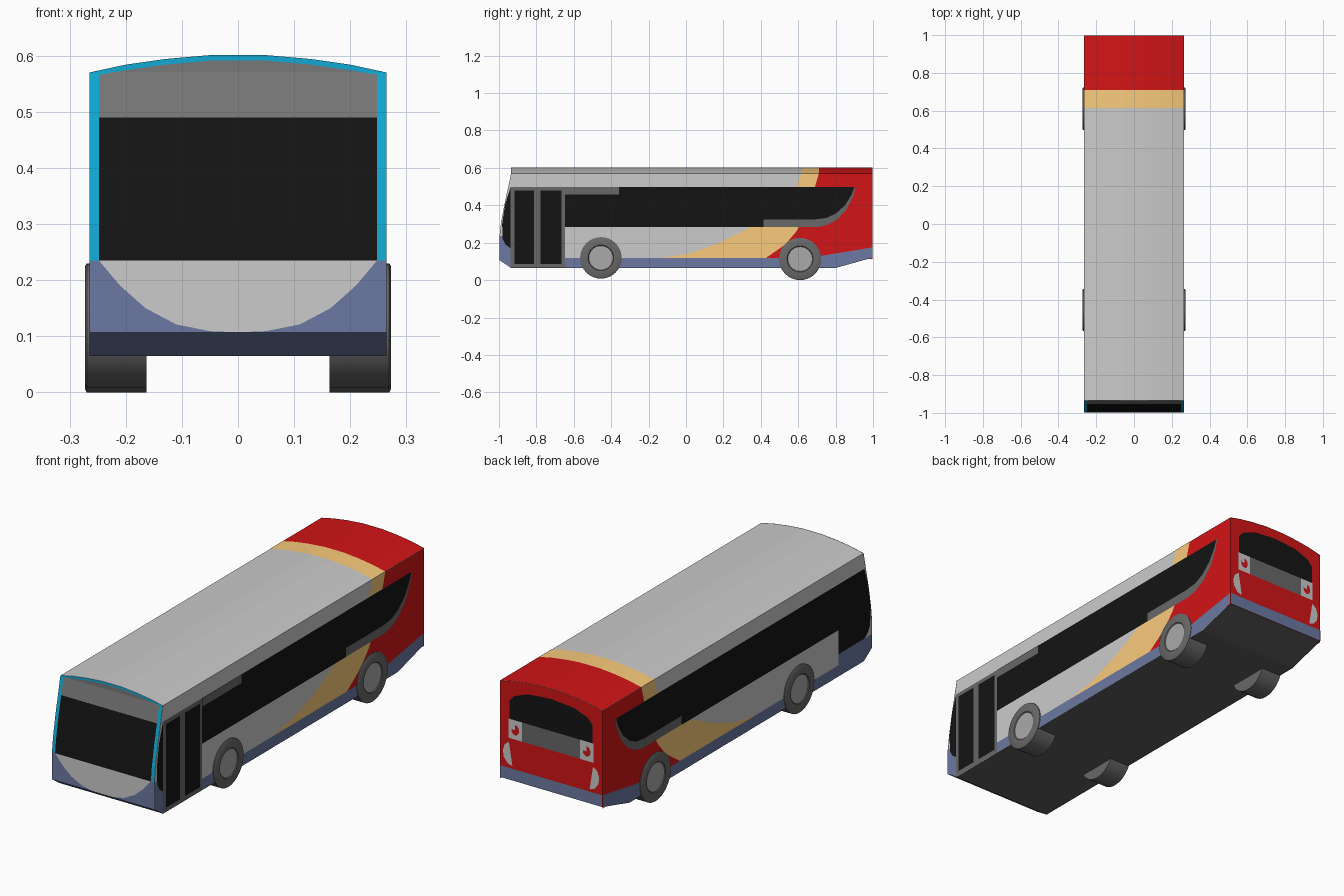
import bpy, bmesh
from math import sin, cos, pi
from mathutils import Vector

if "Cube" in bpy.data.objects:
    bpy.data.objects.remove(bpy.data.objects["Cube"])

COL = {"white": (.76, .76, .76), "red": (.65, .007, .008), "tan": (.95, .6, .2),
       "blue": (.15, .19, .36), "black": (.007, .007, .007), "teal": (.006, .4, .66),
       "trim": (.14, .14, .14), "header": (.19, .19, .19), "silver": (.53, .53, .53),
       "hub": (.4, .4, .4), "under": (.11, .11, .11)}
MAT = {}
for key, c in COL.items():
    MAT[key] = bpy.data.materials.new(key)
    MAT[key].diffuse_color = (*c, 1)

W, REAR, LIFT = .265, .997, .001
NOSE = [(.107, -.997), (.235, -.997), (.3, -.99), (.4, -.972), (.5, -.95), (.57, -.935)]
ARCH = [(0, .601), (.05, .601), (.13, .594), (.2, .584), (W, .57)]


def interp(table, v):
    if v <= table[0][0]:
        return table[0][1]
    for (a, fa), (b, fb) in zip(table, table[1:]):
        if v <= b:
            return fa + (fb - fa) * (v - a) / (b - a)
    return table[-1][1]


def finish(bm, name, mats):
    me = bpy.data.meshes.new(name)
    bm.to_mesh(me)
    bm.free()
    for m in mats:
        me.materials.append(MAT[m])
    ob = bpy.data.objects.new(name, me)
    bpy.context.collection.objects.link(ob)
    return ob


def prism(name, pts, vec, mats, pick=None):
    """Closed prism from a planar outline, material chosen by face normal."""
    bm = bmesh.new()
    f = bm.faces.new([bm.verts.new(p) for p in pts])
    new = bmesh.ops.extrude_face_region(bm, geom=[f])["geom"]
    bmesh.ops.translate(bm, vec=vec, verts=[v for v in new if isinstance(v, bmesh.types.BMVert)])
    bmesh.ops.recalc_face_normals(bm, faces=bm.faces)
    bm.normal_update()
    for f in bm.faces:
        f.material_index = pick(f) if pick else 0
    return finish(bm, name, mats)


def panel(name, pts, place, out, mat, axis=0, cuts=()):
    """Thin livery or glass panel: flat outline, cut at bend lines, laid on the body."""
    bm = bmesh.new()
    bm.faces.new([bm.verts.new((a, b, 0)) for a, b in pts])
    for c in cuts:
        co, no = Vector((0, 0, 0)), Vector((0, 0, 0))
        co[axis], no[axis] = c, 1
        bmesh.ops.bisect_plane(bm, geom=bm.verts[:] + bm.edges[:] + bm.faces[:],
                               plane_co=co, plane_no=no, dist=1e-5)
    for v in bm.verts:
        v.co = place(v.co.x, v.co.y)
    bm.normal_update()
    for f in bm.faces:
        if f.normal.dot(Vector(out)) < 0:
            f.normal_flip()
    return finish(bm, name, [mat])


def side(name, s, pts, layer, mat):
    panel(name, pts, lambda a, b: (s * (W + layer * LIFT), a, b), (s, 0, 0), mat)


def front(name, pts, layer, mat):
    panel(name, pts, lambda a, b: (a, interp(NOSE, b) - layer * LIFT, b), (0, -1, 0), mat,
          1, [z for z, _ in NOSE[1:]])


def back(name, pts, layer, mat):
    panel(name, pts, lambda a, b: (a, REAR + layer * LIFT, b), (0, 1, 0), mat)


def box(a0, b0, a1, b1):
    return [(a0, b0), (a1, b0), (a1, b1), (a0, b1)]


def both(half):
    """Mirror a half outline that starts on the right and ends near the middle."""
    return half + [(-a, b) for a, b in reversed(half) if a > 1e-6]


# body shell and arched roof
outline = [(y, z) for z, y in NOSE] + [(REAR, .57), (REAR, .12), (.8, .065), (-.935, .065)]
prism("body_shell", [(-W, y, z) for y, z in outline], (2 * W, 0, 0), ["white", "under", "blue", "red"],
      lambda f: (2 if f.normal.y < -.2 else 1) if f.normal.z < -.3 else
      (3 if f.normal.y > .9 else 0))
arch = both([(x, z) for x, z in reversed(ARCH)])
prism("roof", [(x, -.935, z) for x, z in arch], (0, REAR + .935, 0), ["white"])
for nm, y0, y1, m in (("roof_tan_band", .615, .71, "tan"), ("roof_red_end", .71, REAR, "red")):
    panel(nm, box(-W, y0, W, y1), lambda a, b: (a, b, interp(ARCH, abs(a)) + LIFT), (0, 0, 1), m,
          0, [s * x for x, _ in ARCH[1:-1] for s in (1, -1)])

# livery, skirt and glazing on both sides
sweep = [(.71, .57), (.69, .5), (.66, .4), (.62, .315), (.59, .26), (.53, .19), (.42, .113)]
swoop = [(.9, .497), (.885, .455), (.85, .4), (.8, .355), (.75, .332), (.69, .325)]
low_swoop = [(.905, .497), (.895, .45), (.86, .38), (.81, .325), (.76, .297), (.71, .283)]
cab = [(-.938, .17), (-.965, .19), (-.98, .22), (-.983, .3), (-.967, .405), (-.938, .497)]
for s, tag in ((1, "right"), (-1, "left")):
    side(tag + "_red_panel", s, sweep + [(REAR, .113), (REAR, .57)], 1, "red")
    side(tag + "_tan_swoosh", s, sweep + [(-.17, .113), (.02, .143), (.18, .2), (.34, .28),
                                          (.5, .42), (.59, .5), (.615, .57)], 1, "tan")
    side(tag + "_skirt", s, [(-.935, .065), (.8, .065), (REAR, .12), (REAR, .175), (.65, .118),
                             (-.935, .118)], 2, "blue")
    end = -.938 if s > 0 else -.747
    top = .235 if s > 0 else .17
    side(tag + "_front_skirt", s, [(-.997, .107), (-.935, .065), (end, .065), (end, top),
                                   (-.99 if s < 0 else -.997, top), (-.997, .235)], 2, "blue")
    side(tag + "_window_trim", s, low_swoop + [(.415, .283), (.415, .497)], 2, "trim")
    start = -.648 if s > 0 else -.747
    side(tag + "_side_windows", s, swoop + [(.415, .325), (.415, .283), (start, .283),
                                            (start, .497)], 3, "black")
    side(tag + "_cab_window", s, cab + [(end, .497), (end, .17)] if s < 0 else cab, 3, "black")

# entrance door and destination strip on the right
side("door_frame", 1, box(-.938, .066, -.648, .497), 3, "trim")
side("door_glass_front", 1, box(-.917, .087, -.813, .478), 4, "black")
side("door_glass_rear", 1, box(-.777, .087, -.665, .478), 4, "black")
side("side_destination_strip", 1, box(-.648, .457, -.357, .497), 4, "trim")

# front face
front("front_surround", both([(W, .235)] + [(x, z) for x, z in reversed(ARCH)]), 1, "teal")
front("front_bumper", box(-W, .107, W, .235), 1, "blue")
front("windscreen", box(-.248, .235, .248, .49), 2, "black")
front("front_header", both([(.248, .49), (.248, .566)] +
                           [(x, z - .01) for x, z in reversed(ARCH[:-1])]), 2, "header")
lower = [(.248, .235), (.21, .19), (.165, .15), (.11, .121), (.05, .109), (0, .107)]
front("front_lower_panel", both(lower), 2, "silver")
for s, tag in ((1, "right"), (-1, "left")):
    front(tag + "_headlight", [(s * a, b) for a, b in (
        (.234, .219), (.2, .222), (.165, .214), (.135, .195), (.115, .165), (.111, .122),
        (.165, .15), (.21, .19))], 3, "white")

# rear face
back("rear_red_panel", both([(W, .12)] + [(x, z) for x, z in reversed(ARCH)]), 1, "red")
back("rear_skirt", box(-W, .12, W, .175), 2, "blue")
back("rear_window", both([(.216, .405), (.216, .49), (.19, .518), (.12, .545), (0, .556)]), 2, "black")
back("rear_strip", box(-.15, .315, .15, .405), 2, "trim")
for s, tag in ((1, "right"), (-1, "left")):
    back(tag + "_lamp_box", box(s * .15, .315, s * .22, .405), 2, "silver")
    ring = [(s * .185 + .02 * cos(i * pi / 8), .36 + .024 * sin(i * pi / 8)) for i in range(16)]
    back(tag + "_tail_lamp", ring, 3, "red")
    back(tag + "_tail_lamp_lens", [(s * .185, .36)] + ring[:5], 4, "white")
    back(tag + "_rear_marker", [(s * a, b) for a, b in (
        (.218, .297), (.24, .28), (.25, .25), (.245, .22), (.225, .195), (.2, .187))], 2, "silver")

# wheels turned from a profile of (radius, distance from centre line)
PROFILE = [(0, .2695), (.064, .2695), (.068, .273), (.104, .273), (.11, .2695), (.11, .163), (0, .163)]
for y, r, pos in ((-.455, .111, "front"), (.61, .113, "rear")):
    for s, tag in ((1, "right"), (-1, "left")):
        bm = bmesh.new()
        vs = [bm.verts.new((s * x, 0, q * r / .11)) for q, x in PROFILE]
        es = [bm.edges.new(p) for p in zip(vs, vs[1:])]
        bmesh.ops.spin(bm, geom=vs + es, cent=(0, 0, 0), axis=(1, 0, 0), angle=2 * pi, steps=32)
        bmesh.ops.remove_doubles(bm, verts=bm.verts, dist=1e-5)
        bmesh.ops.recalc_face_normals(bm, faces=bm.faces)
        for f in bm.faces:
            c = f.calc_center_median()
            f.material_index = int(c.yz.length < .066 and c.x * s > .2)
        ob = finish(bm, f"{pos}_{tag}_wheel", ["trim", "hub"])
        ob.location = (0, y, r + (.008 if pos == "front" else 0))
        bpy.ops.object.select_all(action="DESELECT")
        ob.select_set(True)
        bpy.context.view_layer.objects.active = ob
        bpy.ops.object.shade_smooth_by_angle(angle=.6)

for m in bpy.data.materials:
    if m.users and not m.is_grease_pencil:
        m.use_nodes = True
        m.node_tree.nodes["Principled BSDF"].inputs["Base Color"].default_value = m.diffuse_color
